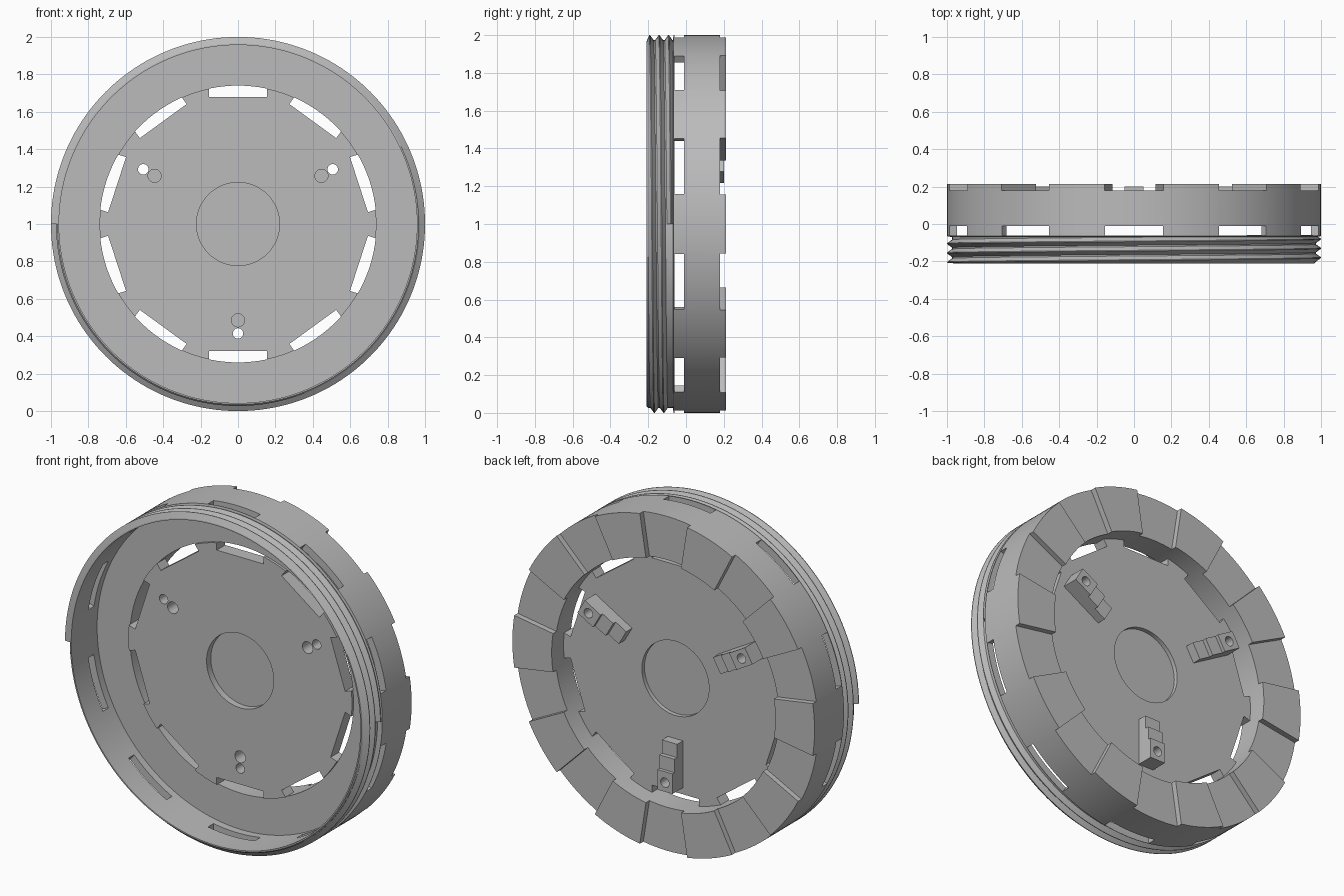
import bpy, bmesh
from math import cos, sin, pi, radians
from mathutils import Matrix, Vector

cube = bpy.data.objects.get("Cube")
if cube:
    bpy.data.objects.remove(cube, do_unlink=True)

grey = bpy.data.materials.new("grey plastic")
grey.use_nodes = True
COLOUR = (0.5, 0.5, 0.5, 1)
grey.diffuse_color = COLOUR
grey.node_tree.nodes["Principled BSDF"].inputs["Base Color"].default_value = COLOUR

SEG = 160
SLOT_ANGLES = [radians(18 + 36 * k) for k in range(10)]
PAD_ANGLES = [radians(36 * k) for k in range(10)]
PEG_ANGLES = [radians(a) for a in (30, 150, 270)]


def place(r, y, a, t=0):
    """Radius, depth, angle and sideways offset about the y axis."""
    return Vector((r * cos(a) - t * sin(a), y, 1 + r * sin(a) + t * cos(a)))


def finish(name, bm):
    bmesh.ops.remove_doubles(bm, verts=bm.verts, dist=1e-5)
    bmesh.ops.recalc_face_normals(bm, faces=bm.faces)
    mesh = bpy.data.meshes.new(name)
    bm.to_mesh(mesh)
    bm.free()
    mesh.materials.append(grey)
    obj = bpy.data.objects.new(name, mesh)
    bpy.context.collection.objects.link(obj)
    return obj


def bridge(bm, rings, closed):
    """Skin a row of closed cross-sections, with caps when it is open."""
    n = len(rings[0])
    count = len(rings) if closed else len(rings) - 1
    for i in range(count):
        a, b = rings[i], rings[(i + 1) % len(rings)]
        for j in range(n):
            k = (j + 1) % n
            bm.faces.new((a[j], a[k], b[k], b[j]))
    if not closed:
        bm.faces.new(rings[0])
        bm.faces.new(rings[-1][::-1])


def lathe(bm, profile, start=0, sweep=2 * pi):
    closed = sweep > 6
    steps = round(SEG * sweep / (2 * pi))
    rings = [[bm.verts.new(place(r, y, start + sweep * i / steps)) for r, y in profile]
             for i in range(steps if closed else steps + 1)]
    if closed and any(r == 0 for r, y in profile):
        # leave the axis open; its points are welded into one
        n = len(profile)
        for i in range(steps):
            a, b = rings[i], rings[(i + 1) % steps]
            for j in range(n - 1):
                if profile[j][0] == 0:
                    bm.faces.new((a[j], a[j + 1], b[j + 1]))
                elif profile[j + 1][0] == 0:
                    bm.faces.new((a[j], a[j + 1], b[j]))
                else:
                    bm.faces.new((a[j], a[j + 1], b[j + 1], b[j]))
    else:
        bridge(bm, rings, closed)


def prism(bm, profile, width, angle):
    bridge(bm, [[bm.verts.new(place(r, y, angle, t)) for r, y in profile]
                for t in (-width / 2, width / 2)], False)


def box(bm, r0, r1, y0, y1, width, angle):
    prism(bm, [(r0, y0), (r1, y0), (r1, y1), (r0, y1)], width, angle)


def drill(bm, r, angle, radius, y0, y1):
    spot = Matrix.Translation(place(r, (y0 + y1) / 2, angle))
    bmesh.ops.create_cone(bm, cap_ends=True, segments=24, radius1=radius, radius2=radius,
                          depth=y1 - y0, matrix=spot @ Matrix.Rotation(pi / 2, 4, "X"))


def cut(objects, cutter):
    cutter.hide_render = True
    for obj in objects:
        mod = obj.modifiers.new("cut", "BOOLEAN")
        mod.operation = "DIFFERENCE"
        mod.solver = "EXACT"
        mod.object = cutter
        bpy.context.view_layer.objects.active = obj
        bpy.ops.object.modifier_apply(modifier=mod.name)
    bpy.data.objects.remove(cutter, do_unlink=True)


# Outer shell: thin threaded collar in front, solid ring behind
bm = bmesh.new()
lathe(bm, [(0.957, -0.21), (0.965, -0.21), (0.973, -0.2), (0.973, -0.07), (1, -0.065),
           (1, 0.18), (0.74, 0.18), (0.74, 0.035), (0.957, 0.035)])
shell = finish("outer_shell", bm)

# Windows through the shell wall
bm = bmesh.new()
for a in SLOT_ANGLES:
    box(bm, 0.9, 1.1, -0.062, -0.01, 0.31, a)
cut([shell], finish("window_cutter", bm))

# Raised pads round the back of the ring
bm = bmesh.new()
for a in PAD_ANGLES:
    lathe(bm, [(0.74, 0.18), (1, 0.18), (1, 0.213), (0.74, 0.213)], a - pi / 20, pi / 10)
pads = finish("back_pads", bm)

# Screw thread: one ridge wound round the collar
bm = bmesh.new()
PITCH, TURNS = 0.05, 2.5
rings = []
for i in range(int(SEG * TURNS) + 1):
    turn = i / SEG
    y = -0.08 - PITCH * turn
    rings.append([bm.verts.new(place(r, min(max(y + dy, -0.21), -0.06), 2 * pi * turn))
                  for r, dy in ((0.965, -0.027), (1, -0.002), (1, 0.002), (0.965, 0.027))])
bridge(bm, rings, False)
thread = finish("screw_thread", bm)

# Centre disc with a round recess on both sides
bm = bmesh.new()
lathe(bm, [(0, 0.06), (0.222, 0.06), (0.222, 0.02), (0.74, 0.02),
           (0.74, 0.1), (0.222, 0.1), (0.222, 0.075), (0, 0.075)])
disc = finish("centre_disc", bm)

# Slots at the disc edge
bm = bmesh.new()
for a in SLOT_ANGLES:
    box(bm, 0.68, 0.8, -0.05, 0.16, 0.31, a)
cut([disc], finish("slot_cutter", bm))

# Stepped blocks on the back of the disc
bm = bmesh.new()
for a in PEG_ANGLES:
    prism(bm, [(0.36, 0.095), (0.64, 0.095), (0.64, 0.2), (0.52, 0.2), (0.52, 0.18),
               (0.44, 0.18), (0.44, 0.155), (0.36, 0.155)], 0.1, a)
blocks = finish("stepped_blocks", bm)

# Through holes and blind holes in the disc and blocks
bm = bmesh.new()
for a in PEG_ANGLES:
    drill(bm, 0.585, a, 0.028, -0.05, 0.3)
    drill(bm, 0.515, a, 0.035, -0.05, 0.13)
cut([disc, blocks], finish("hole_cutter", bm))

# Smooth the round walls, keep the edges crisp
bpy.ops.object.select_all(action="DESELECT")
for obj in (shell, pads, thread, disc, blocks):
    obj.select_set(True)
bpy.context.view_layer.objects.active = shell
bpy.ops.object.shade_smooth_by_angle(angle=radians(25))
